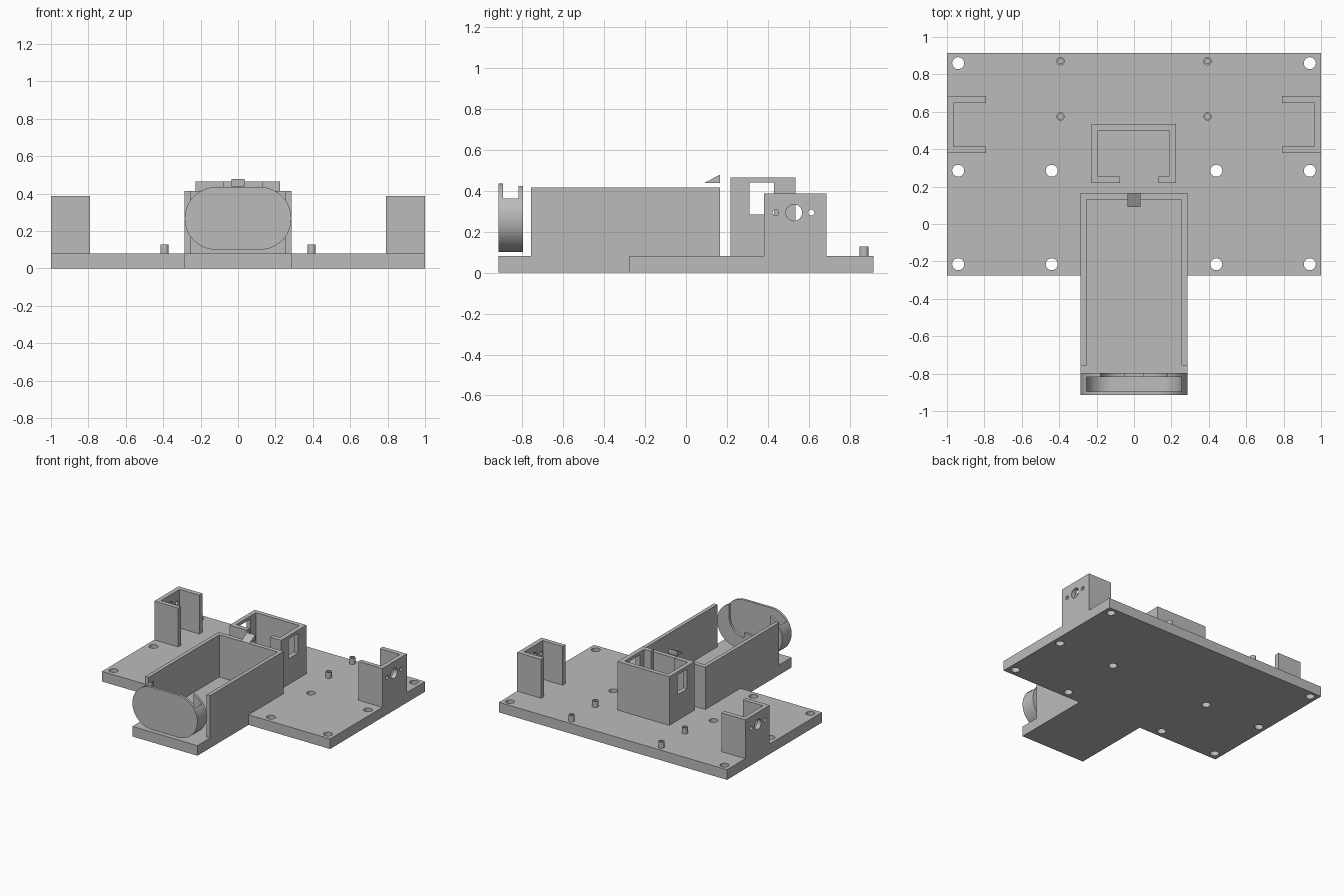
import bpy
import bmesh
from math import cos, sin, pi, radians

if "Cube" in bpy.data.objects:
    bpy.data.objects.remove(bpy.data.objects["Cube"], do_unlink=True)

# One grey plastic for the whole model
GREY = (0.5, 0.5, 0.5, 1)
plastic = bpy.data.materials.new("grey_plastic")
plastic.use_nodes = True
plastic.diffuse_color = GREY
plastic.node_tree.nodes["Principled BSDF"].inputs["Base Color"].default_value = GREY

PLACE = {
    "x": lambda a, b, t: (t, a, b),
    "y": lambda a, b, t: (a, t, b),
    "z": lambda a, b, t: (a, b, t),
}


def prism(name, outline, axis, lo, hi):
    """Extrude a closed 2D outline along an axis."""
    bm = bmesh.new()
    face = bm.faces.new([bm.verts.new(PLACE[axis](a, b, lo)) for a, b in outline])
    result = bmesh.ops.extrude_face_region(bm, geom=[face])
    top = [v for v in result["geom"] if isinstance(v, bmesh.types.BMVert)]
    bmesh.ops.translate(bm, verts=top, vec=PLACE[axis](0, 0, hi - lo))
    bmesh.ops.recalc_face_normals(bm, faces=bm.faces)
    mesh = bpy.data.meshes.new(name)
    bm.to_mesh(mesh)
    bm.free()
    mesh.materials.append(plastic)
    obj = bpy.data.objects.new(name, mesh)
    bpy.context.collection.objects.link(obj)
    return obj


def arc(cx, cy, r, start, end, steps=16):
    angles = [radians(start + (end - start) * i / steps) for i in range(steps + 1)]
    return [(cx + r * cos(t), cy + r * sin(t)) for t in angles]


def circle(cx, cy, r, sides=32):
    return arc(cx, cy, r, 0, 360, sides)[:-1]


def rect(a0, b0, a1, b1):
    return [(a0, b0), (a1, b0), (a1, b1), (a0, b1)]


def activate(obj):
    bpy.ops.object.select_all(action="DESELECT")
    obj.select_set(True)
    bpy.context.view_layer.objects.active = obj


def cut(obj, cutter):
    """Subtract a helper solid and throw it away."""
    cutter.hide_render = True
    mod = obj.modifiers.new("cut", "BOOLEAN")
    mod.operation = "DIFFERENCE"
    mod.solver = "EXACT"
    mod.object = cutter
    activate(obj)
    bpy.ops.object.modifier_apply(modifier=mod.name)
    bpy.data.objects.remove(cutter, do_unlink=True)


def smooth(obj):
    activate(obj)
    bpy.ops.object.shade_smooth_by_angle(angle=radians(30))


DECK = 0.08     # top of the base plate
TRAY = 0.285    # half width of tray and tongue
FRONT, STEP, BACK = -0.915, -0.275, 0.915

# Base plate with front tongue and mounting holes
base = prism("base_plate", [
    (-1, BACK), (-1, STEP), (-TRAY, STEP), (-TRAY, FRONT),
    (TRAY, FRONT), (TRAY, STEP), (1, STEP), (1, BACK)], "z", 0, DECK)
for side in (-1, 1):
    for x, y in ((0.94, 0.86), (0.94, 0.285), (0.44, 0.285), (0.94, -0.215), (0.44, -0.215)):
        cut(base, prism("hole_cutter", circle(side * x, y, 0.032), "z", -0.1, 0.2))

# Open-fronted tray walls
prism("tray_walls", [
    (-TRAY, -0.757), (-0.255, -0.757), (-0.255, 0.13), (0.255, 0.13),
    (0.255, -0.757), (TRAY, -0.757), (TRAY, 0.165), (-TRAY, 0.165)], "z", DECK, 0.415)

# Latch wedge above the back wall of the tray
prism("latch_wedge", [(0.09, 0.438), (0.165, 0.438), (0.165, 0.478)], "x", -0.036, 0.036)

# Socket box with a slot in front and a window through both sides
socket = prism("socket_box", [
    (-0.228, 0.218), (-0.075, 0.218), (-0.075, 0.255), (-0.193, 0.255),
    (-0.193, 0.5), (0.188, 0.5), (0.188, 0.255), (0.13, 0.255),
    (0.13, 0.218), (0.225, 0.218), (0.225, 0.535), (-0.228, 0.535)], "z", DECK, 0.465)
cut(socket, prism("window_cutter", rect(0.31, 0.283, 0.43, 0.44), "x", -0.4, 0.4))

for side, label in ((-1, "right"), (1, "left")):
    # Side brackets, open toward the middle, with shaft and screw holes
    profile = [(1, 0.38), (1, 0.685), (0.79, 0.685), (0.79, 0.647),
               (0.965, 0.647), (0.965, 0.415), (0.79, 0.415), (0.79, 0.38)]
    bracket = prism(label + "_bracket", [(side * x, y) for x, y in profile], "z", DECK, 0.387)
    for y, r in ((0.527, 0.04), (0.438, 0.015), (0.612, 0.015)):
        cut(bracket, prism("bore_cutter", circle(y, 0.293, r), "x",
                           side * 0.98 - 0.1, side * 0.98 + 0.1))
    # Hollow standoff pins
    for y, place in ((0.575, "front"), (0.87, "back")):
        pin = prism(label + "_" + place + "_pin", circle(side * 0.393, y, 0.022), "z", DECK, 0.128)
        cut(pin, prism("pin_cutter", circle(side * 0.393, y, 0.013), "z", 0.085, 0.2))
        smooth(pin)

# Rounded front holder: pocket open at the top, rear lip with a keyed opening
R, MID, FLAT = 0.1675, 0.2675, 0.1175
holder = prism("front_holder",
               arc(FLAT, MID, R, -90, 90, 32) + arc(-FLAT, MID, R, 90, 270, 32),
               "y", FRONT, -0.797)
pocket = (arc(-FLAT, MID, 0.1375, 180, 270) + arc(FLAT, MID, 0.1375, -90, 0)
          + [(0.255, 0.6), (-0.255, 0.6)])
cut(holder, prism("pocket_cutter", pocket, "y", -0.895, -0.817))
opening = (arc(-0.05, 0.32, 0.13, 180, 270) + [(-0.05, 0.23), (0.05, 0.23)]
           + arc(0.05, 0.32, 0.13, -90, 0) + [(0.18, 0.6), (-0.18, 0.6)])
cut(holder, prism("opening_cutter", opening, "y", -0.85, -0.7))
smooth(holder)
